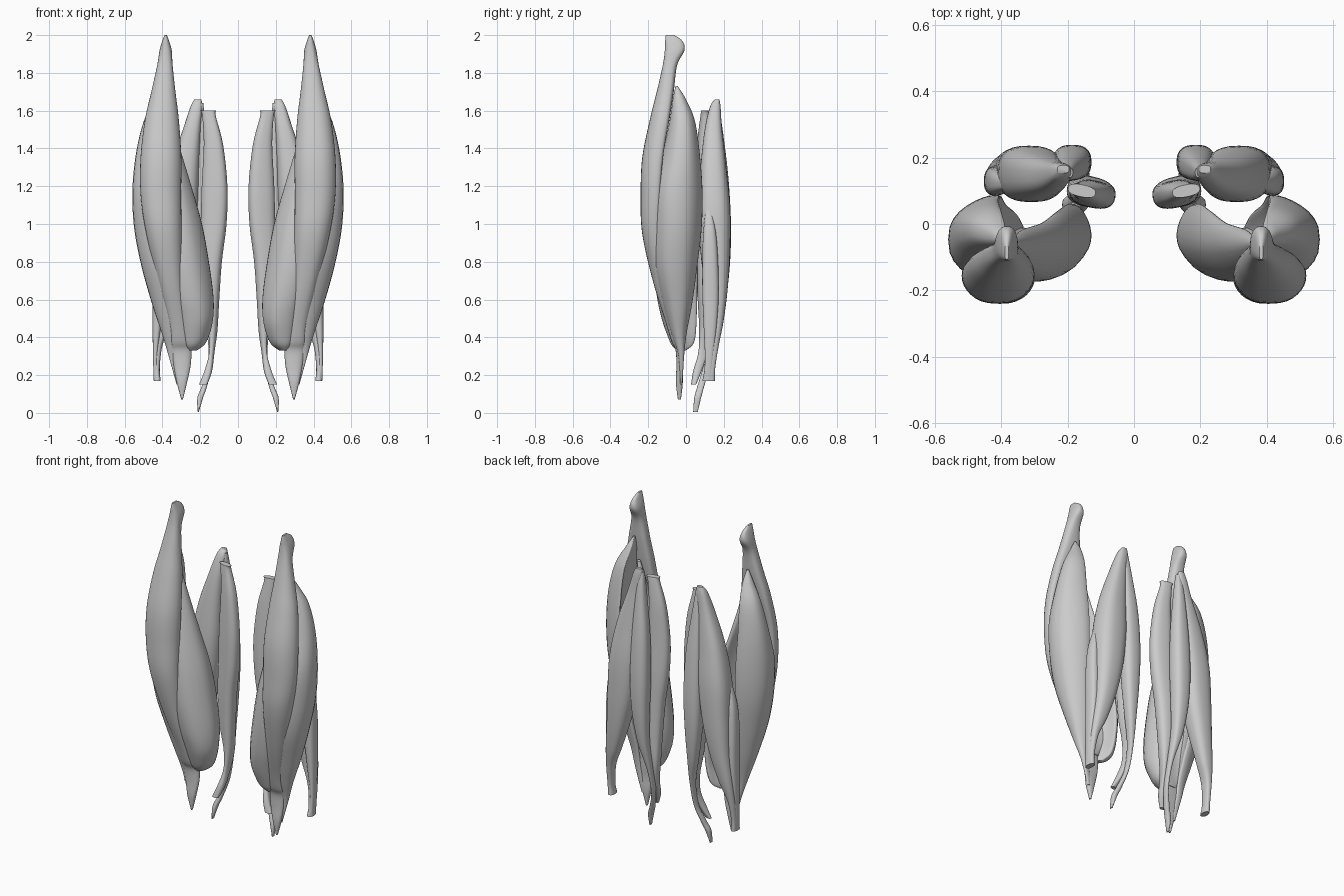
import bpy, bmesh, math

SIDES, STEPS = 32, 6


def spline(p0, p1, p2, p3, t):
    # Catmull-Rom blend of whole section rows
    return [0.5 * (2 * b + (c - a) * t + (2 * a - 5 * b + 4 * c - d) * t * t
                   + (3 * b - a - 3 * c + d) * t ** 3)
            for a, b, c, d in zip(p0, p1, p2, p3)]


def muscle(name, rows, angle=0.0, power=0.78):
    """Loft sections (z, centre x, centre y, half width, half depth, bend), mirrored to both legs."""
    a = math.radians(angle)
    ux, uy = math.cos(a), math.sin(a)
    sections = []
    last = len(rows) - 1
    for i in range(last):
        near = [rows[min(max(k, 0), last)] for k in (i - 1, i, i + 1, i + 2)]
        sections += [spline(*near, s / STEPS) for s in range(STEPS)]
    sections.append(list(rows[-1]))

    bm = bmesh.new()
    rings = []
    for z, cx, cy, w, d, bend in sections:
        ring = []
        for k in range(SIDES):
            t = 2 * math.pi * k / SIDES
            c, s = math.cos(t), math.sin(t)
            u = max(w, 0.003) * math.copysign(abs(c) ** power, c)
            v = max(d, 0.003) * math.copysign(abs(s) ** power, s) + bend * c * c
            ring.append(bm.verts.new((cx + ux * u - uy * v, cy + uy * u + ux * v, z)))
        rings.append(ring)
    for r0, r1 in zip(rings, rings[1:]):
        for k in range(SIDES):
            n = (k + 1) % SIDES
            bm.faces.new((r0[k], r0[n], r1[n], r1[k]))
    bm.faces.new(rings[0])
    bm.faces.new(rings[-1])
    bmesh.ops.recalc_face_normals(bm, faces=bm.faces[:])
    me = bpy.data.meshes.new(name)
    bm.to_mesh(me)
    bm.free()
    ob = bpy.data.objects.new(name, me)
    bpy.context.collection.objects.link(ob)
    bpy.ops.object.select_all(action='DESELECT')
    ob.select_set(True)
    bpy.context.view_layer.objects.active = ob
    bpy.ops.object.shade_smooth_by_angle(angle=math.radians(50))
    ob.modifiers.new("both_legs", 'MIRROR')
    return ob


# front thigh muscle with hooked upper tendon and flat knee tendon
muscle("front_thigh_muscle", [
    (2.00, .383, -.085, .006, .022, 0), (1.97, .383, -.065, .018, .045, 0),
    (1.92, .383, -.06, .032, .052, 0), (1.84, .387, -.085, .041, .038, 0),
    (1.70, .395, -.11, .064, .045, .01), (1.55, .403, -.14, .09, .052, .02),
    (1.35, .408, -.178, .108, .054, .03), (1.15, .408, -.19, .107, .05, .03),
    (.95, .392, -.184, .094, .048, .025), (.70, .358, -.138, .069, .038, .02),
    (.48, .318, -.078, .054, .03, .01), (.38, .305, -.047, .055, .03, .005),
    (.33, .30, -.035, .054, .02, .005), (.25, .296, -.035, .045, .016, .005),
    (.16, .297, -.035, .027, .018, 0), (.07, .296, -.035, .004, .008, 0)])

# outer thigh muscle, a shell wrapped round the outside
muscle("outer_thigh_muscle", [
    (1.73, .395, -.05, .006, .006, 0), (1.66, .415, -.035, .035, .025, .015),
    (1.55, .455, -.02, .066, .042, .04), (1.38, .487, -.025, .097, .052, .065),
    (1.18, .502, -.045, .132, .057, .085), (.98, .495, -.05, .133, .055, .085),
    (.78, .462, -.055, .115, .05, .065), (.58, .412, -.045, .078, .044, .045),
    (.42, .37, -.037, .04, .033, .02), (.30, .345, -.025, .015, .022, 0),
    (.15, .315, -.025, .006, .01, 0)], angle=90)

# inner thigh muscle, fullest just above the knee
muscle("inner_thigh_muscle", [
    (1.58, .37, -.06, .012, .01, 0), (1.40, .345, -.075, .055, .03, .015),
    (1.20, .297, -.09, .09, .034, .03), (1.00, .253, -.092, .12, .042, .05),
    (.80, .222, -.088, .132, .047, .06), (.62, .197, -.075, .12, .05, .055),
    (.50, .192, -.06, .10, .05, .05), (.41, .205, -.04, .08, .044, .035),
    (.36, .22, -.03, .06, .034, .02), (.33, .24, -.025, .025, .015, 0)], angle=-53)

# deep front thigh muscle lying under the front one
muscle("deep_thigh_muscle", [
    (1.50, .38, -.07, .02, .01, 0), (1.30, .365, -.11, .08, .022, .03),
    (1.00, .335, -.125, .115, .03, .05), (.70, .31, -.095, .10, .033, .05),
    (.48, .29, -.05, .08, .03, .03), (.36, .29, -.03, .045, .02, 0)])

# inner hamstring with flared lower tendon
muscle("inner_hamstring", [
    (1.60, .157, .10, .042, .018, 0), (1.57, .153, .10, .036, .022, 0),
    (1.42, .13, .095, .051, .035, 0), (1.20, .124, .092, .068, .042, 0),
    (1.00, .129, .096, .068, .046, 0), (.80, .144, .10, .058, .046, 0),
    (.60, .146, .105, .046, .042, 0), (.44, .134, .105, .024, .035, 0),
    (.32, .139, .09, .013, .025, 0), (.22, .158, .06, .02, .022, 0),
    (.15, .185, .04, .022, .012, 0)], angle=12)

# middle hamstring with long thin tendon
muscle("middle_hamstring", [
    (1.64, .20, .155, .016, .016, 0), (1.50, .197, .162, .03, .032, 0),
    (1.25, .188, .178, .051, .046, 0), (1.00, .186, .186, .058, .052, 0),
    (.78, .184, .186, .05, .046, 0), (.58, .172, .174, .032, .034, 0),
    (.40, .148, .143, .014, .022, 0), (.25, .148, .11, .010, .018, 0),
    (.14, .178, .078, .014, .018, 0), (.08, .20, .062, .015, .018, 0),
    (.005, .21, .05, .003, .012, 0)])

# outer hamstring, long head
muscle("outer_hamstring_long", [
    (1.66, .213, .165, .018, .012, 0), (1.62, .22, .155, .032, .028, 0),
    (1.50, .245, .145, .047, .046, 0), (1.30, .283, .145, .076, .068, 0),
    (1.08, .309, .15, .094, .084, 0), (.85, .329, .155, .086, .078, 0),
    (.65, .357, .16, .065, .06, 0), (.48, .393, .155, .044, .043, 0),
    (.36, .422, .14, .023, .034, 0), (.24, .43, .127, .016, .028, 0),
    (.17, .427, .12, .018, .033, 0)])

# outer hamstring, short head tucked beside the long head
muscle("outer_hamstring_short", [
    (1.08, .385, .12, .012, .015, 0), (.95, .405, .125, .03, .034, 0),
    (.80, .415, .128, .034, .042, 0), (.62, .42, .13, .031, .043, 0),
    (.45, .43, .128, .022, .034, 0), (.30, .438, .122, .012, .022, 0),
    (.17, .436, .115, .010, .02, 0)])
